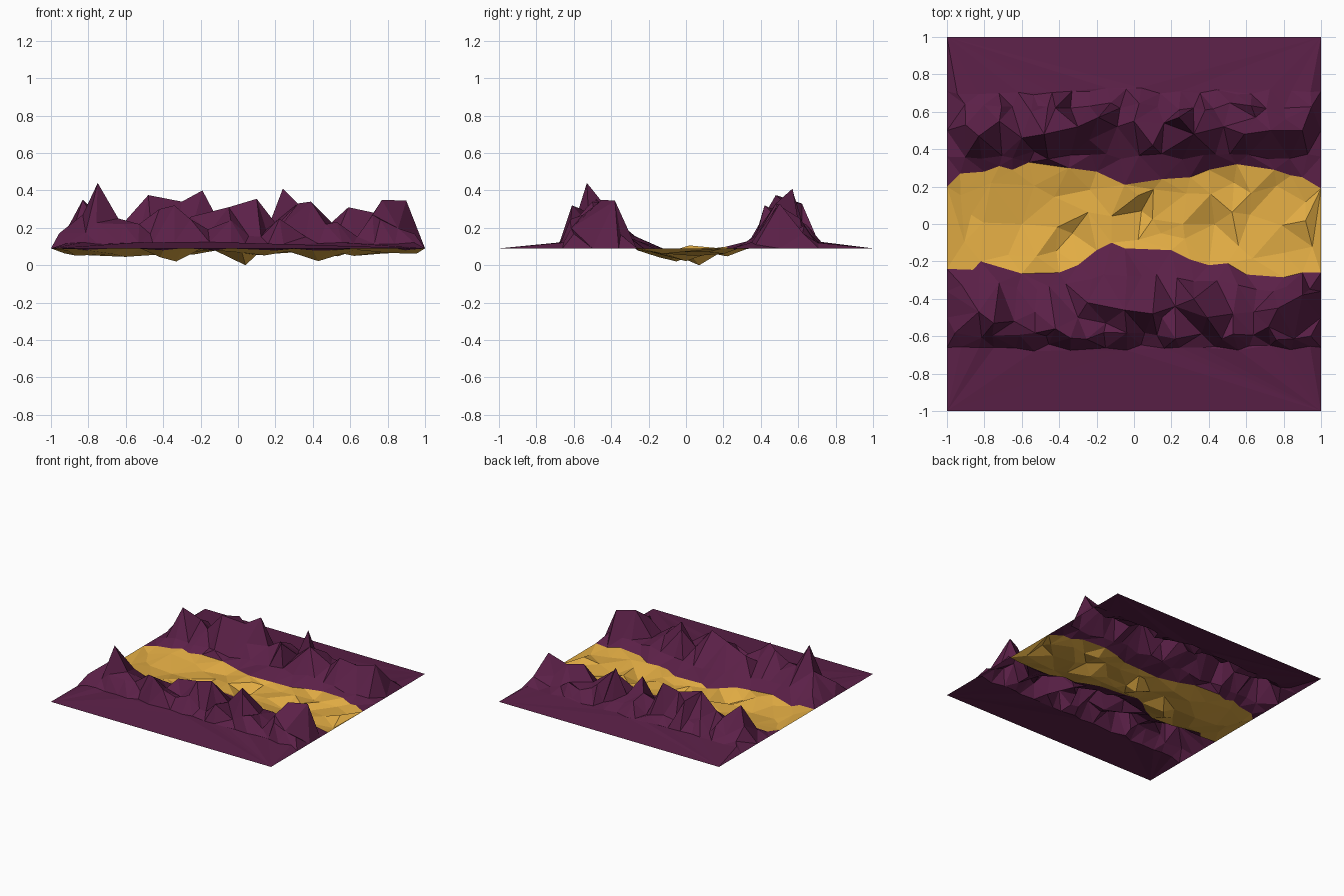
import bpy, random
from mathutils import Vector
from mathutils.geometry import delaunay_2d_cdt

if "Cube" in bpy.data.objects:
    bpy.data.objects.remove(bpy.data.objects["Cube"])

random.seed(7)
jit = lambda a: random.uniform(-a, a)
EDGE_Z = 0.09


def material(name, rgb):
    m = bpy.data.materials.new(name)
    m.diffuse_color = (*rgb, 1)
    m.use_nodes = True
    m.node_tree.nodes["Principled BSDF"].inputs["Base Color"].default_value = m.diffuse_color
    return m


plum = material("plum rock", (0.105, 0.0145, 0.064))
gold = material("golden sand", (0.77, 0.42, 0.058))


def terrain(name, outline, inner, mat, gap=0.035):
    """Triangulated sheet inside an outline, passing through the inner points."""
    pts = list(outline)
    for p in inner:
        if all((p[0] - q[0]) ** 2 + (p[1] - q[1]) ** 2 > gap ** 2 for q in pts):
            pts.append(p)
    out = delaunay_2d_cdt([Vector(p[:2]) for p in pts], [],
                          [list(range(len(outline)))], 1, 1e-5)
    verts = [(v.x, v.y, pts[o[0]][2] if o else EDGE_Z) for v, o in zip(out[0], out[3])]
    me = bpy.data.meshes.new(name)
    me.from_pydata(verts, [], out[2])
    me.materials.append(mat)
    if sum(p.normal.z for p in me.polygons) < 0:
        me.flip_normals()
    ob = bpy.data.objects.new(name, me)
    bpy.context.collection.objects.link(ob)


# shore lines between rock and sand, shared by neighbouring sheets
def shore(points):
    return [(x, y, EDGE_Z if abs(x) == 1 else 0.09 + jit(0.012)) for x, y in points]


front_shore = shore([(-1, -.24), (-.86, -.245), (-.82, -.2), (-.6, -.265), (-.4, -.26),
                     (-.3, -.22), (-.2, -.14), (-.12, -.1), (-.05, -.13), (.2, -.14),
                     (.3, -.19), (.4, -.22), (.5, -.21), (.6, -.27), (.8, -.285),
                     (.9, -.26), (1, -.26)])
back_shore = shore([(-1, .2), (-.93, .27), (-.8, .28), (-.72, .31), (-.65, .29),
                    (-.56, .33), (-.35, .3), (-.2, .28), (-.05, .21), (.15, .24),
                    (.3, .25), (.4, .29), (.55, .32), (.75, .29), (.84, .26),
                    (.9, .25), (1, .19)])


def level(curve, x):
    for a, b in zip(curve, curve[1:]):
        if a[0] <= x <= b[0]:
            return a[1] + (b[1] - a[1]) * (x - a[0]) / (b[0] - a[0])


# peaks and saddles of both ranges
front_peaks = [(-.83, -.47, .27), (-.75, -.53, .44), (-.64, -.52, .25), (-.53, -.47, .2),
               (-.42, -.56, .3), (-.34, -.61, .32), (-.3, -.5, .2), (-.25, -.42, .26),
               (-.15, -.53, .18), (-.05, -.46, .31), (.1, -.48, .355), (.15, -.5, .19),
               (.22, -.44, .2), (.32, -.4, .33), (.39, -.5, .34), (.53, -.48, .2),
               (.64, -.47, .15), (.72, -.55, .27), (.77, -.45, .35), (.9, -.38, .345)]
back_peaks = [(-.83, .47, .35), (-.9, .53, .22), (-.72, .55, .25), (-.6, .46, .24),
              (-.55, .6, .22), (-.48, .48, .375), (-.42, .62, .33), (-.3, .52, .34),
              (-.24, .45, .22), (-.19, .57, .4), (-.09, .52, .21), (0, .55, .26),
              (.1, .42, .32), (.16, .54, .2), (.24, .57, .41), (.32, .48, .33),
              (.38, .61, .25), (.48, .52, .21), (.59, .48, .31), (.65, .57, .18),
              (.73, .5, .28), (.81, .56, .19), (.9, .5, .33)]


def mountain_range(name, line, peaks, side, bench, flank, foot):
    """bench, flank and foot are (distance, height) pairs from inside to outside."""
    rock = list(peaks)
    for i in range(20):
        x = -.93 + 1.86 * i / 19
        near = abs(level(line, x))
        y = max(near + .05, bench[0] if side > 0 else near + (bench[0] - near) * .55)
        rock.append((x + jit(.03), side * (y + jit(.015)), bench[1] + jit(.025)))
        rock.append((x + jit(.03), side * (flank[0] + jit(.02)), flank[1] + jit(.05)))
        rock.append((x + jit(.02), side * (foot[0] + jit(.02)), foot[1] + jit(.006)))
    ends = [(1, side * y, EDGE_Z) for y in (.36, .5, foot[0], 1)]
    outline = line + ends + [(-x, y, z) for x, y, z in reversed(ends)]
    terrain(name, outline, rock, plum)


mountain_range("front_mountain_range", front_shore, front_peaks, -1,
               (.4, .15), (.6, .2), (.66, .118))
mountain_range("back_mountain_range", back_shore, back_peaks, 1,
               (.36, .13), (.63, .17), (.71, .12))

# valley floor: known hollows plus scattered dunes
floor = [(.04, .07, 0), (-.87, .05, .052), (-.6, 0, .045), (-.33, -.05, .02),
         (.43, 0, .022), (.62, .05, .05)]
for i in range(15):
    x = -.92 + 1.84 * i / 14
    lo, hi = level(front_shore, x), level(back_shore, x)
    for t in (.2, .5, .8):
        sink = (1 - (2 * t - 1) ** 4) * (1 - x ** 4)
        floor.append((x + jit(.035), lo + (hi - lo) * (t + jit(.09)),
                      .092 - .03 * sink + jit(.024)))
terrain("valley_floor", front_shore + back_shore[::-1], floor, gold, .07)
